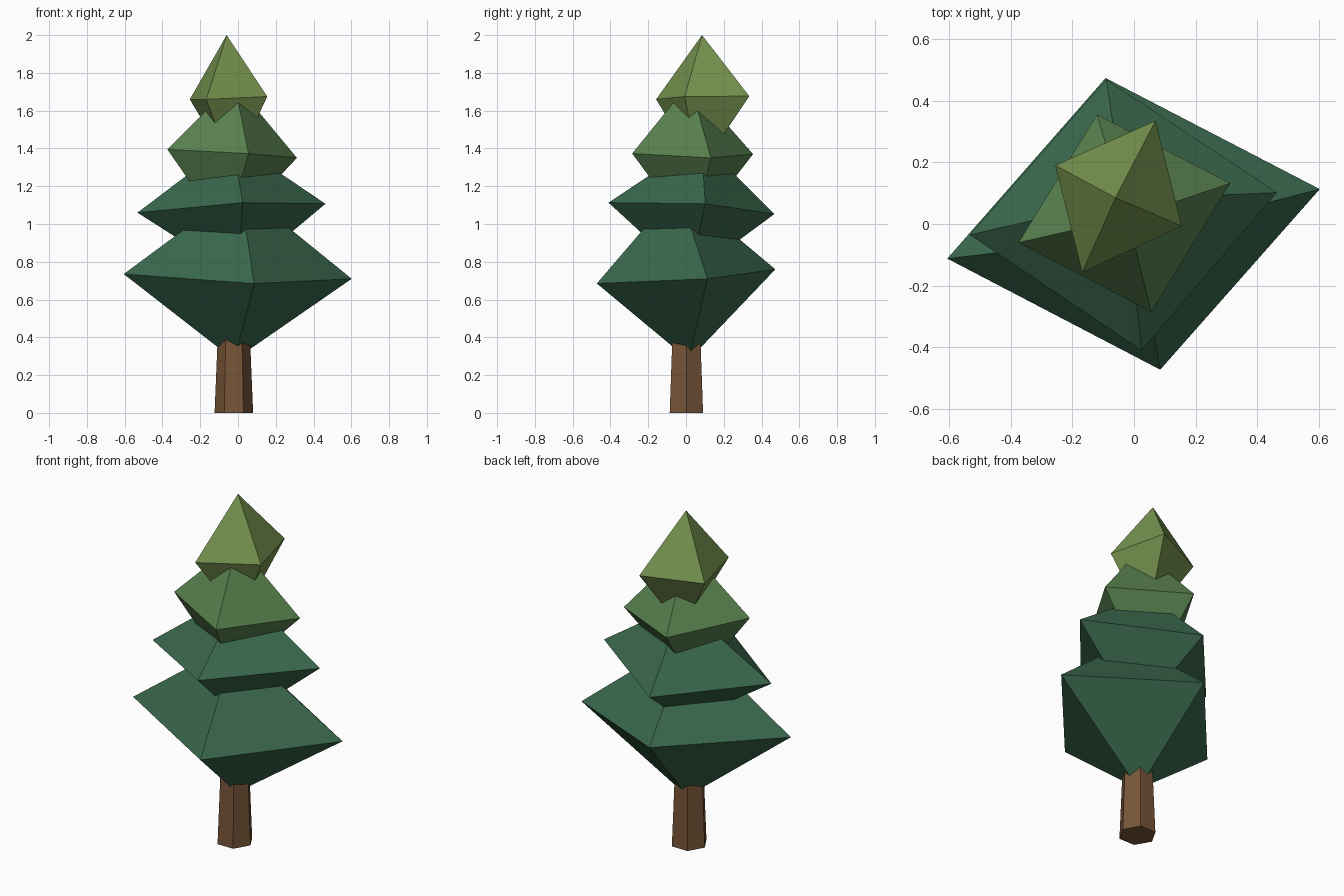
import bpy, bmesh
from mathutils import Matrix

if "Cube" in bpy.data.objects:
    bpy.data.objects.remove(bpy.data.objects["Cube"])


def material(name, rgb):
    # 0-255 display colour to linear
    mat = bpy.data.materials.new(name)
    lin = [((c / 255 + 0.055) / 1.055) ** 2.4 for c in rgb]
    mat.diffuse_color = (*lin, 1.0)
    mat.use_nodes = True
    mat.node_tree.nodes["Principled BSDF"].inputs["Base Color"].default_value = mat.diffuse_color
    return mat


def finish(name, bm, mat):
    bmesh.ops.recalc_face_normals(bm, faces=bm.faces)
    mesh = bpy.data.meshes.new(name)
    bm.to_mesh(mesh)
    bm.free()
    mesh.materials.append(mat)
    obj = bpy.data.objects.new(name, mesh)
    bpy.context.collection.objects.link(obj)


def foliage(name, top, bottom, corners, mat):
    # uneven four-sided double pyramid
    bm = bmesh.new()
    t, b = bm.verts.new(top), bm.verts.new(bottom)
    ring = [bm.verts.new(c) for c in corners]
    for i in range(4):
        p, q = ring[i], ring[(i + 1) % 4]
        bm.faces.new((p, q, t))
        bm.faces.new((q, p, b))
    finish(name, bm, mat)


dark_green = material("dark green", (57, 103, 76))
mid_green = material("mid green", (88, 129, 78))
light_green = material("light green", (118, 147, 79))
brown = material("bark brown", (119, 85, 56))

# Trunk: tapered hexagonal prism
bm = bmesh.new()
bmesh.ops.create_cone(bm, cap_ends=True, segments=6, radius1=0.102, radius2=0.083,
                      depth=0.46, matrix=Matrix.Translation((-0.022, 0.002, 0.23))
                      @ Matrix.Rotation(1.5707963, 4, 'Z'))
finish("trunk", bm, brown)

# Foliage tiers, corners in order right, back, left, front
foliage("bottom_foliage", (0.01, -0.04, 1.19), (-0.02, 0.015, 0.28),
        [(0.602, 0.113, 0.71), (-0.092, 0.473, 0.76),
         (-0.605, -0.112, 0.735), (0.085, -0.472, 0.685)], dark_green)
foliage("lower_foliage", (-0.03, 0.08, 1.44), (0.0, 0.018, 0.72),
        [(0.463, 0.102, 1.107), (-0.09, 0.468, 1.053),
         (-0.532, -0.035, 1.06), (0.025, -0.41, 1.113)], dark_green)
foliage("upper_foliage", (-0.02, 0.02, 1.75), (-0.065, 0.03, 0.95),
        [(0.312, 0.132, 1.35), (-0.12, 0.355, 1.37),
         (-0.374, -0.06, 1.395), (0.056, -0.285, 1.373)], mid_green)
foliage("top_foliage", (-0.06, 0.085, 2.0), (-0.03, 0.07, 1.28),
        [(0.155, -0.007, 1.675), (0.07, 0.335, 1.677),
         (-0.255, 0.19, 1.66), (-0.168, -0.158, 1.66)], light_green)
